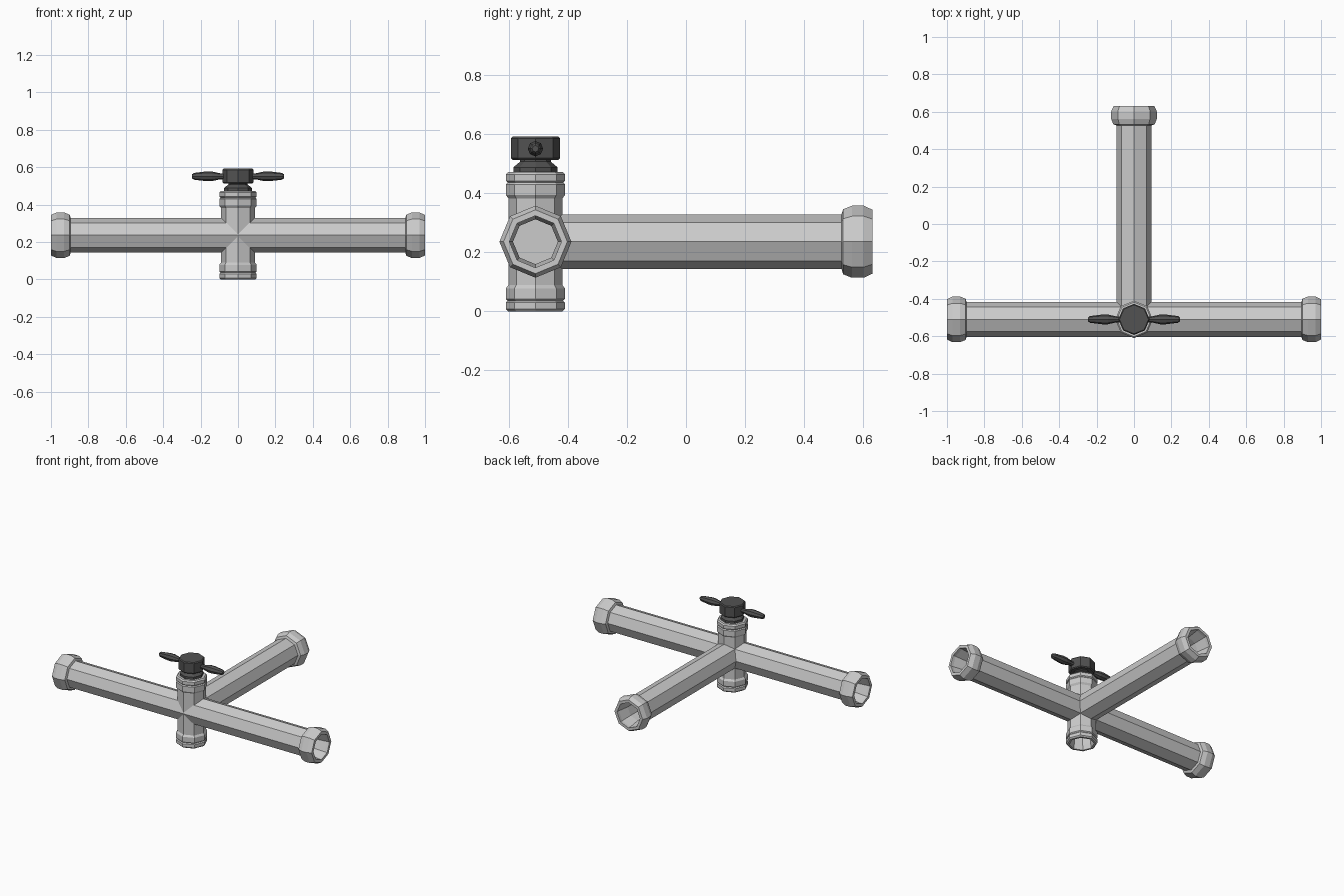
import bpy, bmesh, math
from mathutils import Matrix, Vector

if "Cube" in bpy.data.objects:
    bpy.data.objects.remove(bpy.data.objects["Cube"])

CENTRE = Vector((0, -0.51, 0.236))   # where all pipes meet
R = 0.093                            # pipe radius
SIDES = 8

dark = bpy.data.materials.new("dark_metal")
dark.diffuse_color = (0.085, 0.085, 0.085, 1)
dark.use_nodes = True
dark.node_tree.nodes["Principled BSDF"].inputs["Base Color"].default_value = dark.diffuse_color


def lathe(name, profile, direction, origin, material=None, sides=SIDES):
    """Spin (radius, distance) points around an axis into a faceted solid."""
    bm = bmesh.new()
    rings = []
    for r, t in profile:
        if r == 0:
            rings.append([bm.verts.new((0, 0, t))] * sides)
        else:
            rings.append([bm.verts.new((r * math.cos(2 * math.pi * k / sides),
                                        r * math.sin(2 * math.pi * k / sides), t))
                          for k in range(sides)])
    for a, b in zip(rings, rings[1:]):
        for k in range(sides):
            n = (k + 1) % sides
            quad = list(dict.fromkeys((a[k], a[n], b[n], b[k])))
            if len(quad) > 2:
                bm.faces.new(quad)
    bmesh.ops.recalc_face_normals(bm, faces=bm.faces)
    rot = Vector((0, 0, 1)).rotation_difference(Vector(direction)).to_matrix().to_4x4()
    bm.transform(Matrix.Translation(origin) @ rot)
    mesh = bpy.data.meshes.new(name)
    bm.to_mesh(mesh)
    bm.free()
    obj = bpy.data.objects.new(name, mesh)
    bpy.context.collection.objects.link(obj)
    if material:
        mesh.materials.append(material)
    return obj


def open_end(end):
    """Profile of a blind bore, lip and bulged collar at a pipe end."""
    return [(0, 0.1), (0.076, 0.1), (0.076, end - 0.1), (0.088, end - 0.02),
            (0.088, end), (0.108, end), (0.122, end - 0.03), (0.122, end - 0.07),
            (0.110, end - 0.1), (R, end - 0.105)]


# Long cross pipe, collared at both ends
half = open_end(1.0)
lathe("cross_pipe", half + [(r, -t) for r, t in reversed(half)], (1, 0, 0), CENTRE)

# Rear branch pipe
lathe("branch_pipe", open_end(1.142) + [(R, 0), (0, 0)], (0, 1, 0), CENTRE)

# Short upright pipe with double-ring ends, open at the bottom
rings = [(0.092, 0.236), (0.1, 0.228), (0.1, 0.206), (0.094, 0.200),
         (0.1, 0.194), (0.1, 0.158), (0.091, 0.146)]
lathe("upright_pipe",
      [(0, 0.236)] + rings + [(r, -t) for r, t in reversed(rings)]
      + [(0.078, -0.236), (0.072, -0.2), (0.072, -0.1), (0, -0.1)],
      (0, 0, 1), CENTRE)

# Valve neck and hub
top = Vector((0, CENTRE.y, 0))
lathe("valve_neck", [(0, 0.46), (0.075, 0.46), (0.075, 0.488), (0.052, 0.507),
                     (0.052, 0.53), (0, 0.53)], (0, 0, 1), top, dark)
lathe("valve_hub", [(0, 0.513), (0.077, 0.513), (0.083, 0.519), (0.083, 0.586),
                    (0.077, 0.592), (0, 0.592)], (0, 0, 1), top, dark)

# Handle arms on both sides
for side, label in ((-1, "left"), (1, "right")):
    lathe("handle_" + label,
          [(0, 0.05), (0.016, 0.05), (0.016, 0.095), (0.026, 0.14), (0.026, 0.17),
           (0.018, 0.235), (0.011, 0.245), (0, 0.245)],
          (side, 0, 0), top + Vector((0, 0, 0.551)), dark)
